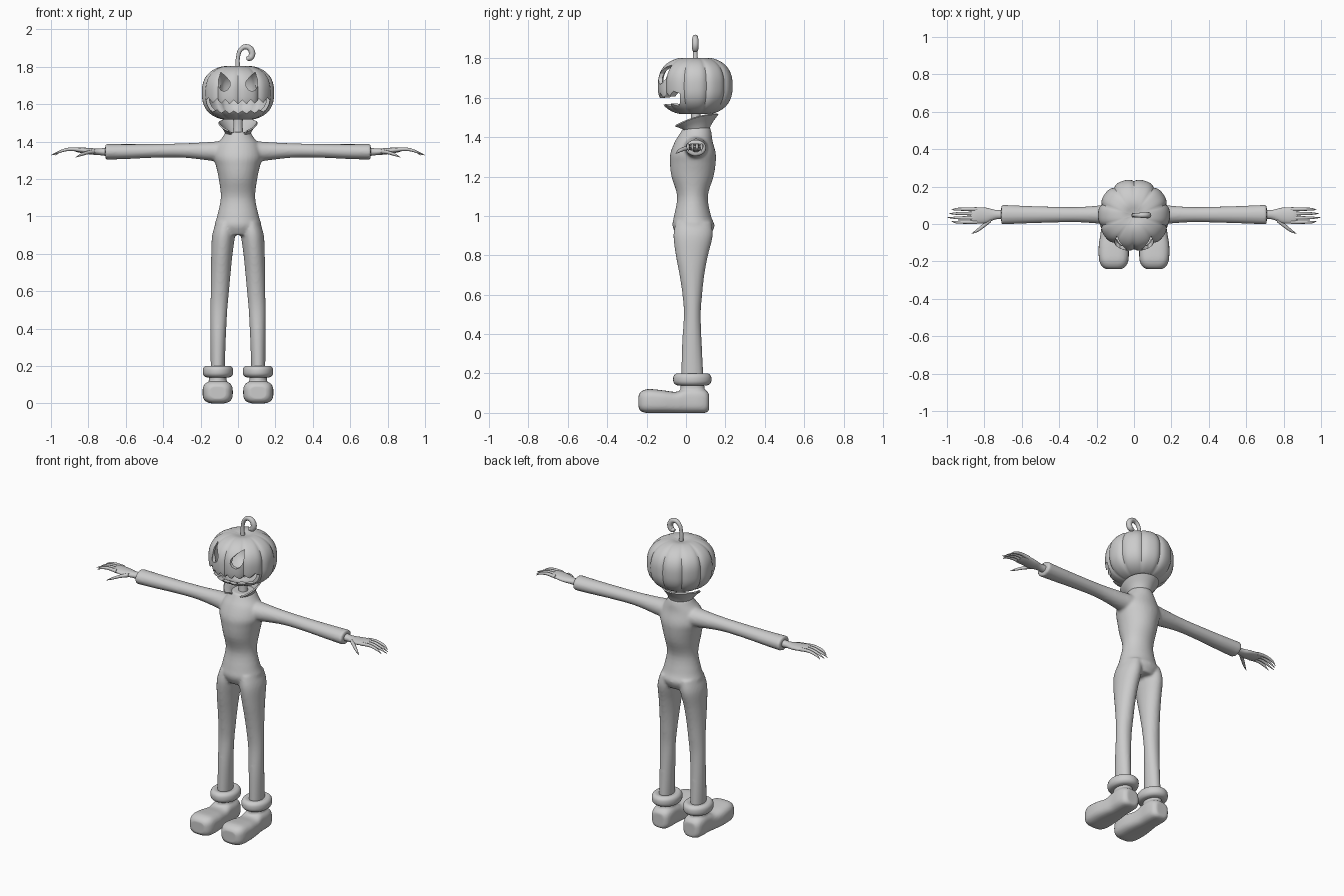
import bpy, bmesh, math
from mathutils import Vector

if "Cube" in bpy.data.objects:
    bpy.data.objects.remove(bpy.data.objects["Cube"], do_unlink=True)

GREY = (0.6, 0.6, 0.6, 1)
clay = bpy.data.materials.new("plain_grey")
clay.use_nodes = True
clay.diffuse_color = GREY
next(n for n in clay.node_tree.nodes if n.type == 'BSDF_PRINCIPLED').inputs["Base Color"].default_value = GREY


def add_object(name, data):
    ob = bpy.data.objects.new(name, data)
    bpy.context.collection.objects.link(ob)
    data.materials.append(clay)
    return ob


def from_bmesh(name, bm):
    me = bpy.data.meshes.new(name)
    bm.to_mesh(me)
    bm.free()
    return add_object(name, me)


def finish(ob, angle=50):
    """Apply the modifiers and shade smooth."""
    bpy.ops.object.select_all(action='DESELECT')
    ob.select_set(True)
    bpy.context.view_layer.objects.active = ob
    bpy.ops.object.convert(target='MESH')
    bpy.ops.object.shade_smooth_by_angle(angle=math.radians(angle))


def blend(ob, voxel, rounds):
    """Fuse overlapping volumes into one soft skin."""
    mod = ob.modifiers.new("fuse", 'REMESH')
    mod.mode = 'VOXEL'
    mod.voxel_size = voxel
    mod = ob.modifiers.new("soften", 'SMOOTH')
    mod.factor = 0.5
    mod.iterations = rounds


def spline(rows, steps):
    """Catmull-Rom interpolation between the station rows."""
    rows = [Vector(r) for r in rows]
    out = []
    for i in range(len(rows) - 1):
        a, b, c, d = (rows[min(max(i + k, 0), len(rows) - 1)] for k in (-1, 0, 1, 2))
        for s in range(steps):
            t = s / steps
            out.append(b + (c - a) * (t / 2) + (a * 2 - b * 5 + c * 4 - d) * (t * t / 2)
                       + (b * 3 - a - c * 3 + d) * (t ** 3 / 2))
    return out + [rows[-1]]


def loft(bm, axis, rows, side=1, sides=32, power=1.0, steps=4):
    """Oval rings along an axis; row = position, two centres, two radii."""
    def curve(v):
        return math.copysign(abs(v) ** power, v)
    j, k = [i for i in range(3) if i != axis]
    rings = []
    for p, c1, c2, r1, r2 in spline(rows, steps):
        ring = []
        for n in range(sides):
            a = math.tau * n / sides
            co = [0, 0, 0]
            co[axis] = p
            co[j] = c1 + r1 * curve(math.cos(a))
            co[k] = c2 + r2 * curve(math.sin(a))
            co[0] *= side
            ring.append(bm.verts.new(co))
        rings.append(ring)
    faces = [bm.faces.new(rings[0]), bm.faces.new(rings[-1])]
    for lo, hi in zip(rings, rings[1:]):
        for n in range(sides):
            m = (n + 1) % sides
            faces.append(bm.faces.new((lo[n], lo[m], hi[m], hi[n])))
    bmesh.ops.recalc_face_normals(bm, faces=faces)


# Body suit: torso, legs and sleeves fused together
bm = bmesh.new()
loft(bm, 2, [(.9, 0, .038, .1, .085), (.95, 0, .038, .125, .107), (1, 0, .033, .112, .094),
             (1.1, 0, .033, .092, .078), (1.2, 0, .033, .103, .107), (1.27, 0, .035, .118, .116),
             (1.32, 0, .036, .13, .115), (1.38, 0, .04, .115, .095), (1.42, 0, .05, .085, .08),
             (1.45, 0, .055, .067, .067)])
for s in (1, -1):
    loft(bm, 2, [(.15, .108, .032, .037, .056), (.2, .108, .032, .038, .056), (.35, .106, .03, .041, .05),
                 (.5, .102, .032, .045, .043), (.6, .097, .032, .049, .05), (.7, .092, .03, .053, .063),
                 (.8, .086, .03, .057, .082), (.9, .077, .036, .061, .1), (.97, .066, .038, .05, .09)], s)
    loft(bm, 0, [(.06, .045, 1.345, .07, .06), (.16, .05, 1.348, .052, .049), (.3, .05, 1.352, .041, .038),
                 (.45, .05, 1.35, .043, .037), (.6, .05, 1.346, .048, .04), (.71, .05, 1.345, .053, .042)], s)
body = from_bmesh("body_suit", bm)
blend(body, .008, 5)
finish(body)

# Neck
bm = bmesh.new()
loft(bm, 2, [(1.42, 0, .05, .03, .03), (1.48, 0, .05, .025, .024), (1.55, 0, .05, .027, .025)], sides=20)
finish(from_bmesh("neck", bm))

# Flared collar, open at the front
bm = bmesh.new()
cols = []
for n in range(37):
    a = math.radians(-150 + 300 * n / 36)
    low = Vector((.064 * math.sin(a), .052 + .064 * math.cos(a), 1.43))
    rim = Vector((.105 * math.sin(a), .047 + .118 * math.cos(a), 1.515 - .07 * ((1 - math.cos(a)) / 2) ** 2))
    col = []
    for t in (0, .33, .66, 1):
        co = low.lerp(rim, t)
        co.x, co.y = low.x + (rim.x - low.x) * t ** 1.5, low.y + (rim.y - low.y) * t ** 1.5
        col.append(bm.verts.new(co))
    cols.append(col)
for a, b in zip(cols, cols[1:]):
    for i in range(3):
        bm.faces.new((a[i], a[i + 1], b[i + 1], b[i]))
collar = from_bmesh("collar", bm)
collar.modifiers.new("cloth", 'SOLIDIFY').thickness = .008
finish(collar)

for s, word in ((1, "left"), (-1, "right")):
    # Shoe with rounded toe, heel and ankle
    bm = bmesh.new()
    loft(bm, 1, [(-.24, .108, .058, .045, .035), (-.225, .108, .058, .065, .052), (-.19, .108, .06, .079, .061),
                 (-.12, .109, .057, .08, .058), (-.05, .109, .053, .07, .054), (0, .108, .062, .064, .063),
                 (.06, .108, .063, .064, .064), (.1, .108, .058, .056, .057), (.117, .108, .055, .038, .042)],
         s, power=.65)
    loft(bm, 2, [(.06, .108, .035, .055, .07), (.12, .108, .033, .048, .062), (.16, .108, .032, .046, .06)], s)
    shoe = from_bmesh(word + "_shoe", bm)
    blend(shoe, .006, 5)
    finish(shoe)

    # Padded ankle band
    bm = bmesh.new()
    band = [(.138, .055), (.143, .07), (.158, .08), (.183, .08), (.197, .071), (.201, .058), (.195, .035)]
    loft(bm, 2, [(z, .107, .032, r, r * 1.2) for z, r in band], s)
    finish(from_bmesh(word + "_ankle_band", bm), 70)

    # Hand with four tapering fingers and a thumb
    bm = bmesh.new()
    loft(bm, 0, [(.69, .05, 1.345, .026, .024), (.74, .05, 1.345, .025, .018), (.79, .046, 1.348, .041, .017),
                 (.85, .045, 1.355, .043, .014), (.875, .045, 1.356, .034, .008)], s, sides=20)
    for y, tip in ((.079, .975), (.056, .99), (.033, 1), (.01, .975)):
        loft(bm, 0, [(.84, y, 1.355, .011, .011), (.9, y, 1.359, .009, .009),
                     (.95, y, 1.347, .007, .007), (tip, y * .9 + .005, 1.327, .001, .001)], s, sides=12)
    loft(bm, 0, [(.765, .025, 1.347, .016, .012), (.8, -.005, 1.342, .013, .01),
                 (.835, -.032, 1.331, .01, .008), (.868, -.052, 1.316, .001, .001)], s, sides=12)
    finish(from_bmesh(word + "_hand", bm), 70)

# Hollow ribbed pumpkin head
bm = bmesh.new()
bmesh.ops.create_uvsphere(bm, u_segments=100, v_segments=44, radius=1)
for v in bm.verts:
    theta = math.atan2(v.co.x, v.co.y)
    r = math.hypot(v.co.x, v.co.y) ** .8
    z = math.copysign(abs(v.co.z) ** .8, v.co.z)
    z -= math.copysign(.12 * math.exp(-(r / .25) ** 2), z)
    r *= .193 * (1 - .06 * (1 - abs(math.sin(5 * theta))) ** 2)
    v.co = (r * math.sin(theta), .047 + r * math.cos(theta), 1.66 + .15 * z)
bmesh.ops.recalc_face_normals(bm, faces=bm.faces)
head = from_bmesh("pumpkin_head", bm)
shell = head.modifiers.new("shell", 'SOLIDIFY')
shell.thickness = .018
shell.offset = -1


def carve(name, outline, back):
    """Cut a front-facing outline through the head as far as the given depth."""
    bm = bmesh.new()
    face = bm.faces.new([bm.verts.new((x, -.3, z)) for x, z in outline])
    new = bmesh.ops.extrude_face_region(bm, geom=[face])["geom"]
    for v in new:
        if isinstance(v, bmesh.types.BMVert):
            v.co.y = back
    bmesh.ops.recalc_face_normals(bm, faces=bm.faces)
    cutter = from_bmesh(name, bm)
    cutter.hide_render = True
    mod = head.modifiers.new(name, 'BOOLEAN')
    mod.operation = 'DIFFERENCE'
    mod.solver = 'EXACT'
    mod.object = cutter
    return cutter


# Slanted eyes and a jagged grin
eye = [(.092, 1.77), (.065, 1.748), (.044, 1.722), (.043, 1.695), (.055, 1.677),
       (.075, 1.668), (.092, 1.675), (.103, 1.695), (.104, 1.73)]
upper, lower = [], []
for n in range(19):
    x = -.2025 + .0225 * n
    lift = .016 * (x / .18) ** 2
    upper.append((x, 1.622 + lift - (.024 if n % 2 else 0)))
    lower.append((x, 1.549 + lift + (0 if n % 2 else .016)))
cutters = [carve("eye_cutter", [(s * x, z) for x, z in eye], 0) for s in (1, -1)]
cutters.append(carve("mouth_cutter", upper + lower[::-1], -.03))
finish(head, 40)
for cutter in cutters:
    bpy.data.objects.remove(cutter, do_unlink=True)

# Curled stem
data = bpy.data.curves.new("stem", 'CURVE')
data.dimensions = '3D'
data.bevel_depth = .013
data.bevel_resolution = 4
data.use_fill_caps = True
path = data.splines.new('BEZIER')
curl = [(0, 1.77, 1.1), (0, 1.85, .8), (.015, 1.892, .9), (.045, 1.906, 1.1),
        (.073, 1.883, 1.3), (.068, 1.85, 1.3), (.045, 1.842, .8)]
path.bezier_points.add(len(curl) - 1)
for point, (x, z, r) in zip(path.bezier_points, curl):
    point.co = (x, .047, z)
    point.radius = r
    point.handle_left_type = point.handle_right_type = 'AUTO'
finish(add_object("stem", data))
